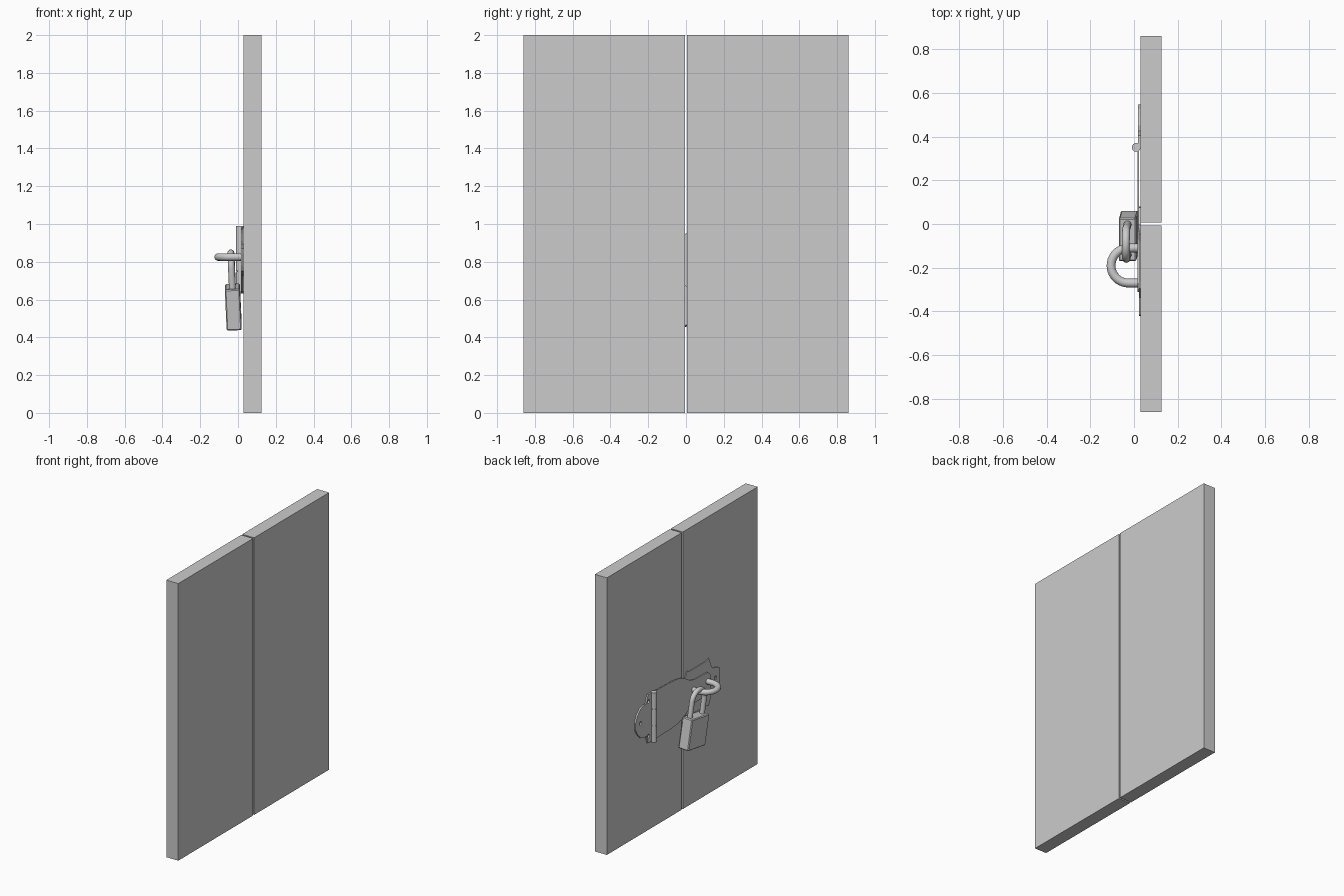
import bpy, bmesh, math
from mathutils import Matrix, Vector

cube = bpy.data.objects.get("Cube")
if cube:
    bpy.data.objects.remove(cube, do_unlink=True)

grey = bpy.data.materials.new("light_grey")
grey.use_nodes = True
colour = (0.6, 0.6, 0.6, 1)
grey.diffuse_color = colour
grey.node_tree.nodes["Principled BSDF"].inputs["Base Color"].default_value = colour

MID = 0.81  # height of the hasp centre line


def finish(name, bm, smooth=False):
    bmesh.ops.recalc_face_normals(bm, faces=bm.faces)
    mesh = bpy.data.meshes.new(name)
    bm.to_mesh(mesh)
    bm.free()
    mesh.materials.append(grey)
    ob = bpy.data.objects.new(name, mesh)
    bpy.context.collection.objects.link(ob)
    if smooth:
        bpy.ops.object.select_all(action="DESELECT")
        ob.select_set(True)
        bpy.context.view_layer.objects.active = ob
        bpy.ops.object.shade_smooth_by_angle(angle=math.radians(35))
    return ob


def box(name, lo, hi, bevel=0.0):
    bm = bmesh.new()
    lo, hi = Vector(lo), Vector(hi)
    m = Matrix.Translation((lo + hi) / 2) @ Matrix.Diagonal((*(hi - lo), 1))
    bmesh.ops.create_cube(bm, size=1, matrix=m)
    if bevel:
        bmesh.ops.bevel(bm, geom=bm.edges[:], offset=bevel, segments=1, affect="EDGES")
    return finish(name, bm)


def rod(name, y, z, r, x0, x1):
    """Cylinder along x."""
    bm = bmesh.new()
    m = Matrix.Translation(((x0 + x1) / 2, y, z)) @ Matrix.Rotation(math.pi / 2, 4, "Y")
    bmesh.ops.create_cone(bm, cap_ends=True, segments=20, radius1=r, radius2=r,
                          depth=x1 - x0, matrix=m)
    return finish(name, bm, True)


def plate(name, half, x0, x1, holes=()):
    """Flat plate from its upper outline (y, height above centre), mirrored below."""
    pts = half + [(y, -h) for y, h in reversed(half) if h > 0]
    bm = bmesh.new()
    face = bm.faces.new([bm.verts.new((x0, y, MID + h)) for y, h in pts])
    ext = bmesh.ops.extrude_face_region(bm, geom=[face])
    for v in ext["geom"]:
        if isinstance(v, bmesh.types.BMVert):
            v.co.x = x1
    ob = finish(name, bm)
    # screw holes
    for i, (y, h) in enumerate(holes):
        cutter = rod(f"{name}_hole_cutter_{i}", y, MID + h, 0.013, x0 - 0.02, x1 + 0.02)
        cutter.hide_render = True
        cutter.hide_set(True)
        cutter.display_type = "WIRE"
        mod = ob.modifiers.new("hole", "BOOLEAN")
        mod.operation, mod.solver, mod.object = "DIFFERENCE", "EXACT", cutter
    if holes:
        # bake the holes, then drop the cutters
        deps = bpy.context.evaluated_depsgraph_get()
        baked = bpy.data.meshes.new_from_object(ob.evaluated_get(deps))
        cutters = [m.object for m in ob.modifiers]
        ob.modifiers.clear()
        ob.data = baked
        for c in cutters:
            bpy.data.objects.remove(c, do_unlink=True)
    return ob


def tube(name, path, r, sides=16):
    """Round bar swept along a planar path."""
    bm = bmesh.new()
    path = [Vector(p) for p in path]
    normal = (path[1] - path[0]).cross(path[-1] - path[0]).normalized()
    rings = []
    for i, p in enumerate(path):
        t = (path[min(i + 1, len(path) - 1)] - path[max(i - 1, 0)]).normalized()
        side = t.cross(normal)
        rings.append([bm.verts.new(p + r * (math.cos(a) * side + math.sin(a) * normal))
                      for a in (2 * math.pi * k / sides for k in range(sides))])
    for a, b in zip(rings, rings[1:]):
        for k in range(sides):
            n = (k + 1) % sides
            bm.faces.new((a[k], a[n], b[n], b[k]))
    bm.faces.new(rings[0])
    bm.faces.new(rings[-1])
    return finish(name, bm, True)


def u_path(radius, leg, place, steps=20):
    """Two straight legs joined by a half circle; place(across, along) gives a point."""
    arc = [(radius * math.cos(math.pi * k / steps), leg + radius * math.sin(math.pi * k / steps))
           for k in range(steps + 1)]
    return [place(*p) for p in [(radius, 0)] + arc + [(-radius, 0)]]


# Two door panels
box("left_door", (0.03, -0.86, 0), (0.125, -0.006, 2))
box("right_door", (0.03, 0.006, 0), (0.125, 0.86, 2))

# Fixed hinge leaf with a rounded lobe
plate("hinge_leaf",
      [(0.35, 0.175), (0.405, 0.175), (0.415, 0.145), (0.425, 0.115), (0.45, 0.118),
       (0.49, 0.105), (0.525, 0.07), (0.547, 0.025)],
      0.019, 0.031, [(0.40, 0.125), (0.40, -0.125), (0.49, 0)])

# Staple plate with a lobe at each end
CENTRE = -0.17
end = [(0.25, 0.035), (0.245, 0.06), (0.2, 0.075), (0.165, 0.085), (0.15, 0.11), (0.125, 0.17),
       (0.09, 0.16)]
plate("staple_plate",
      [(CENTRE + d, h) for d, h in end] + [(CENTRE - d, h) for d, h in reversed(end)],
      0.024, 0.031, [(CENTRE - 0.2, 0)])

# Swinging strap, tapering over the staple
plate("hasp_strap",
      [(0.35, 0.175), (0.13, 0.168), (0.06, 0.16), (0, 0.14), (-0.07, 0.1), (-0.12, 0.085),
       (-0.27, 0.08), (-0.3, 0.06), (-0.31, 0.03)],
      0.017, 0.024)

# Hinge barrel in three knuckles
for i in range(3):
    bm = bmesh.new()
    bmesh.ops.create_cone(bm, cap_ends=True, segments=24, radius1=0.02, radius2=0.02,
                          depth=0.118, matrix=Matrix.Translation((0.01, 0.35, MID + (i - 1) * 0.12)))
    finish(f"hinge_knuckle_{i + 1}", bm, True)
rod_core = bmesh.new()
bmesh.ops.create_cone(rod_core, cap_ends=True, segments=16, radius1=0.014, radius2=0.014,
                      depth=0.35, matrix=Matrix.Translation((0.01, 0.35, MID)))
finish("hinge_pin", rod_core, True)

# Staple loop standing out from the door
tube("staple", u_path(0.08, 0.055, lambda a, b: (0.03 - b, -0.19 + a, 0.825)), 0.02)

# Padlock, hanging slightly askew
pose = (Matrix.Translation((-0.025, -0.055, 0.56)) @ Matrix.Rotation(math.radians(9), 4, "X")
        @ Matrix.Rotation(math.radians(-2.5), 4, "Y"))
lock = [box("padlock_body", (-0.04, -0.1, -0.11), (0.04, 0.1, 0.11), 0.006),
        tube("padlock_shackle", u_path(0.07, 0.13, lambda a, b: (0, a, 0.09 + b)), 0.018)]
for ob in lock:
    ob.matrix_world = pose
